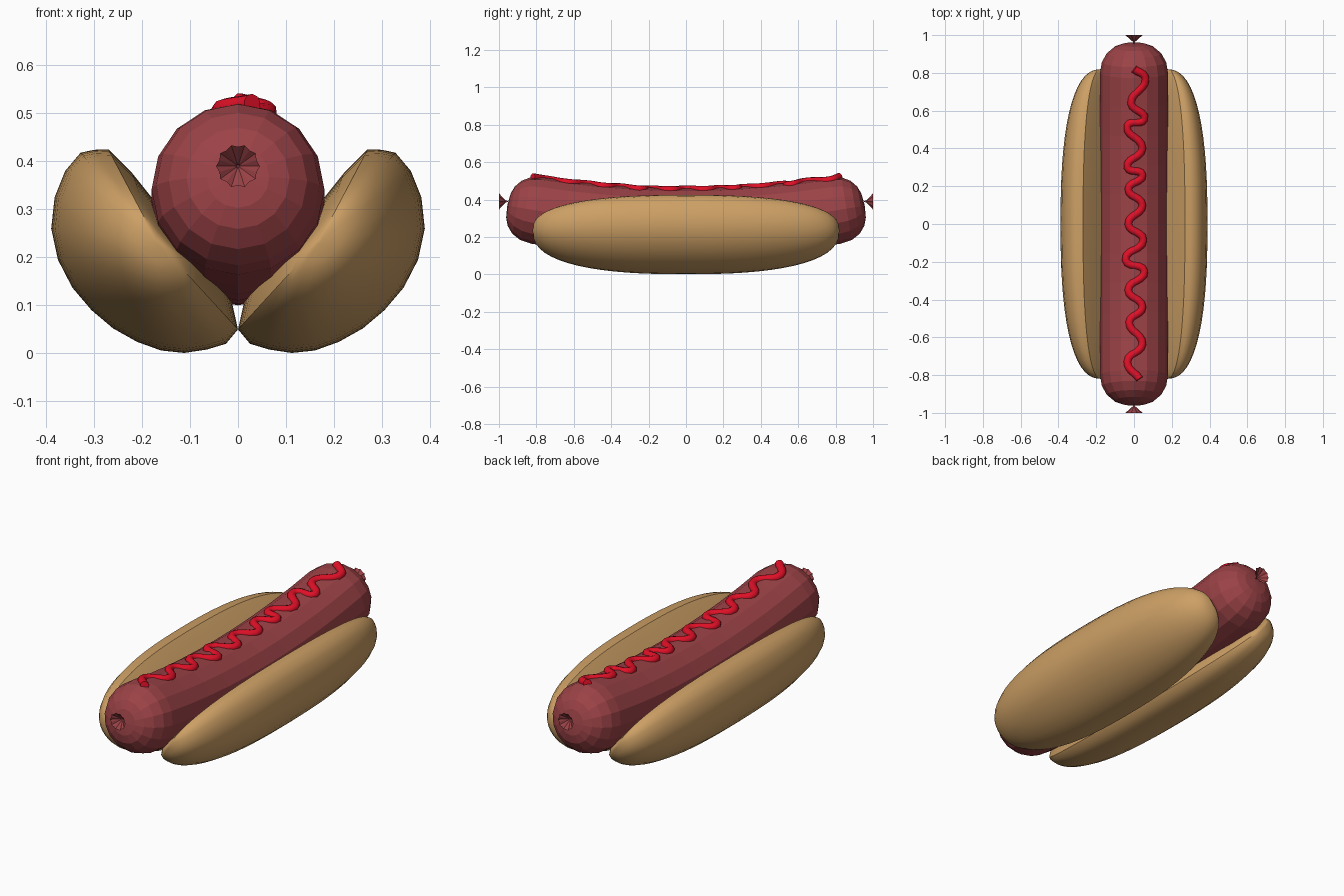
import bpy, bmesh, math
from mathutils import Vector

if "Cube" in bpy.data.objects:
    bpy.data.objects.remove(bpy.data.objects["Cube"])


def material(name, rgb):
    m = bpy.data.materials.new(name)
    m.diffuse_color = (*rgb, 1)
    m.use_nodes = True
    m.node_tree.nodes["Principled BSDF"].inputs["Base Color"].default_value = m.diffuse_color
    return m


BUN = material("toasted bun", (0.61, 0.35, 0.13))
MEAT = material("sausage red", (0.33, 0.055, 0.062))
SAUCE = material("ketchup red", (0.74, 0.005, 0.02))


def loft(name, rings, mat, close_ends=True):
    """Skin a list of equal-length point rings."""
    bm = bmesh.new()
    vs = [[bm.verts.new(p) for p in ring] for ring in rings]
    n = len(vs[0])
    for a, b in zip(vs, vs[1:]):
        for i in range(n):
            bm.faces.new((a[i], a[(i + 1) % n], b[(i + 1) % n], b[i]))
    if close_ends:
        bm.faces.new(vs[0])
        bm.faces.new(vs[-1])
    bmesh.ops.recalc_face_normals(bm, faces=bm.faces)
    me = bpy.data.meshes.new(name)
    bm.to_mesh(me)
    bm.free()
    me.materials.append(mat)
    ob = bpy.data.objects.new(name, me)
    bpy.context.collection.objects.link(ob)
    return ob


def smooth(ob, angle):
    bpy.ops.object.select_all(action='DESELECT')
    ob.select_set(True)
    bpy.context.view_layer.objects.active = ob
    bpy.ops.object.shade_smooth_by_angle(angle=math.radians(angle))


# Bun halves: half-moon section shrinking to rounded ends
SECTION = [(0, 0.05), (0.025, 0.02), (0.065, 0.008), (0.112, 0.001), (0.16, 0.006),
           (0.21, 0.024), (0.26, 0.052), (0.305, 0.09), (0.345, 0.137), (0.375, 0.195),
           (0.389, 0.26), (0.382, 0.325), (0.36, 0.38), (0.328, 0.418), (0.30, 0.424),
           (0.27, 0.425), (0.22, 0.375), (0.16, 0.30), (0.09, 0.22), (0.02, 0.14)]
CX, CZ, HALF = 0.17, 0.235, 0.82
for side, name in ((-1, "bun_left"), (1, "bun_right")):
    rings = []
    for k in range(33):
        u = math.sin((k / 32 - 0.5) * math.pi * 0.995)
        s = (1 - abs(u) ** 2.5) ** (1 / 2.5)
        rings.append([(side * (CX + (x - CX) * s), HALF * u, CZ + (z - CZ) * s)
                      for x, z in SECTION])
    smooth(loft(name, rings, BUN), 40)


# Sausage: sagging faceted tube with blunt rounded ends
def centre_z(y):
    return 0.28 + 0.062 * (y / 0.8) ** 2


R, SIDES = 0.18, 16
stations = [(-0.8 + 0.16 * k, R) for k in range(11)]
cap = [(0.8 + 0.155 * math.sin(t), R * math.cos(t) ** 0.75)
       for t in (math.radians(d) for d in (22, 42, 60, 75, 89))]
stations = [(-y, r) for y, r in reversed(cap)] + stations + cap
rings = []
for y, r in stations:
    normal = Vector((0, -2 * 0.062 * y / 0.64, 1)).normalized()
    c = Vector((0, y, centre_z(y)))
    rings.append([c + Vector((r * math.cos(a), 0, 0)) + normal * r * math.sin(a)
                  for a in (2 * math.pi * i / SIDES for i in range(SIDES))])
loft("sausage", rings, MEAT)

# Crimped casing tips: open flared cones
for side, name in ((-1, "front_tip"), (1, "back_tip")):
    rings = []
    for y, r in ((0.952, 0.002), (0.965, 0.006), (1.0, 0.043)):
        rings.append([(r * (1 + 0.06 * (-1) ** i) * math.cos(i * math.pi / 10), side * y,
                       0.39 + r * (1 + 0.06 * (-1) ** i) * math.sin(i * math.pi / 10))
                      for i in range(20)])
    loft(name, rings, MEAT, close_ends=False)

# Ketchup squiggle following the top of the sausage
ZIGZAG = [(0, 0.82), (0.06, 0.77), (-0.015, 0.64), (0.055, 0.555), (-0.035, 0.52),
          (0.045, 0.40), (-0.035, 0.30), (0.045, 0.26), (-0.03, 0.185), (0.045, 0.10),
          (-0.03, 0), (0.05, -0.085), (-0.045, -0.19), (0.055, -0.25), (-0.03, -0.35),
          (0.045, -0.44), (-0.025, -0.52), (0.045, -0.635), (-0.035, -0.73), (0.03, -0.82)]
cu = bpy.data.curves.new("ketchup", 'CURVE')
cu.dimensions = '3D'
cu.bevel_depth = 0.021
cu.bevel_resolution = 3
cu.resolution_u = 6
cu.use_fill_caps = True
sp = cu.splines.new('BEZIER')
sp.bezier_points.add(len(ZIGZAG) - 1)
for p, (x, y) in zip(sp.bezier_points, ZIGZAG):
    p.co = (x, y, centre_z(y) + math.sqrt(R * R - x * x) - 0.003)
    p.handle_left_type = p.handle_right_type = 'AUTO'
cu.materials.append(SAUCE)
ketchup = bpy.data.objects.new("ketchup", cu)
bpy.context.collection.objects.link(ketchup)
bpy.ops.object.select_all(action='DESELECT')
ketchup.select_set(True)
bpy.context.view_layer.objects.active = ketchup
bpy.ops.object.convert(target='MESH')
smooth(bpy.context.view_layer.objects.active, 50)
